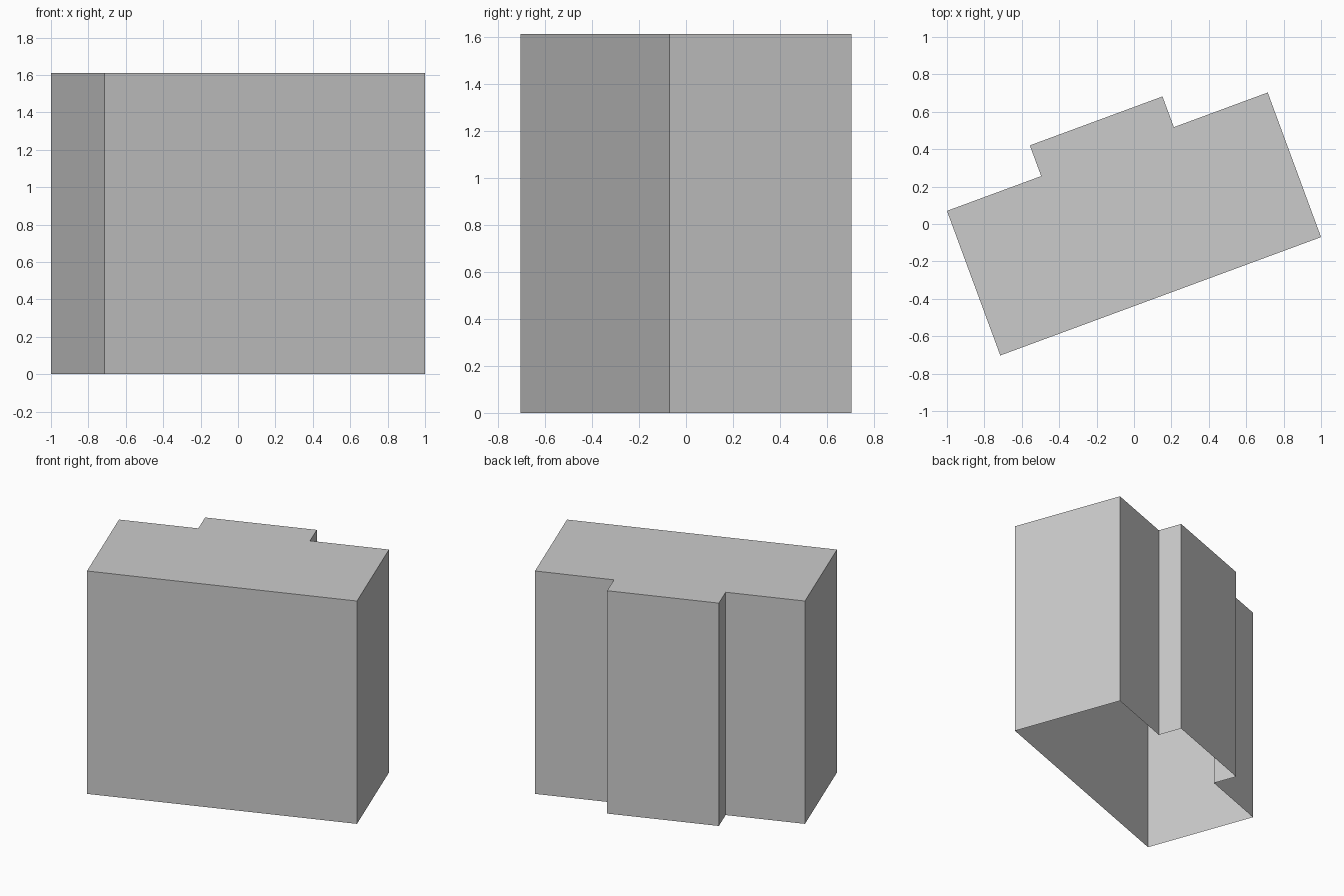
import bpy
import bmesh
from math import radians
from mathutils import Matrix, Vector

if "Cube" in bpy.data.objects:
    bpy.data.objects.remove(bpy.data.objects["Cube"], do_unlink=True)

WIDTH, DEPTH, HEIGHT = 1.828, 0.824, 1.61
BAY_START, BAY_END, BAY_DEPTH = 0.537, 1.293, 0.999

# Plain grey for walls and roof
grey = bpy.data.materials.new("wall grey")
grey.use_nodes = True
color = (0.6, 0.6, 0.6, 1)
grey.diffuse_color = color
grey.node_tree.nodes["Principled BSDF"].inputs["Base Color"].default_value = color

# Floor plan: a rectangle with a shallow bay on the back
plan = [(0, 0), (WIDTH, 0), (WIDTH, DEPTH), (BAY_END, DEPTH),
        (BAY_END, BAY_DEPTH), (BAY_START, BAY_DEPTH),
        (BAY_START, DEPTH), (0, DEPTH)]

# Turn the plan on its site and centre its bounds
turn = Matrix.Rotation(radians(20.25), 3, 'Z')
points = [turn @ Vector((x, y, 0)) for x, y in plan]
xs, ys = [p.x for p in points], [p.y for p in points]
centre = Vector((min(xs) + max(xs), min(ys) + max(ys), 0)) / 2
points = [p - centre for p in points]

# Walls and flat roof, open underneath
bm = bmesh.new()
base = [bm.verts.new(p) for p in points]
top = [bm.verts.new(p + Vector((0, 0, HEIGHT))) for p in points]
for i in range(len(base)):
    j = (i + 1) % len(base)
    bm.faces.new((base[i], base[j], top[j], top[i]))
bm.faces.new(top)

mesh = bpy.data.meshes.new("building_shell")
bm.to_mesh(mesh)
bm.free()
mesh.materials.append(grey)
building = bpy.data.objects.new("building_shell", mesh)
bpy.context.collection.objects.link(building)
